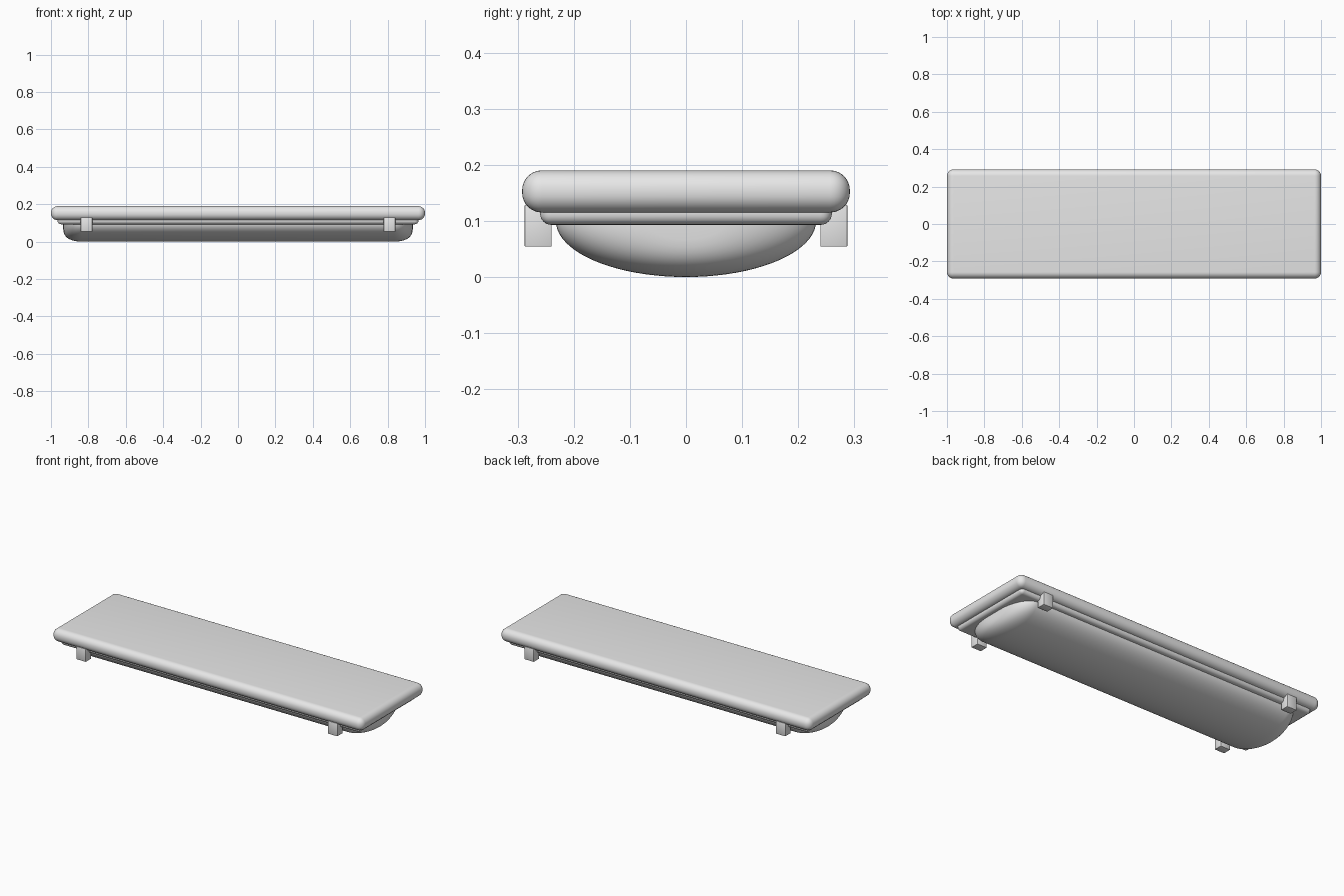
import bpy
import bmesh
from math import sin, cos, pi

cube = bpy.data.objects.get("Cube")
if cube:
    bpy.data.objects.remove(cube, do_unlink=True)

grey = bpy.data.materials.new("light grey")
grey.use_nodes = True
colour = (0.8, 0.8, 0.8, 1)
grey.diffuse_color = colour
grey.node_tree.nodes["Principled BSDF"].inputs["Base Color"].default_value = colour


def finish(name, bm, angle):
    bmesh.ops.recalc_face_normals(bm, faces=bm.faces)
    mesh = bpy.data.meshes.new(name)
    bm.to_mesh(mesh)
    bm.free()
    mesh.materials.append(grey)
    obj = bpy.data.objects.new(name, mesh)
    bpy.context.collection.objects.link(obj)
    bpy.ops.object.select_all(action='DESELECT')
    obj.select_set(True)
    bpy.context.view_layer.objects.active = obj
    bpy.ops.object.shade_smooth_by_angle(angle=angle)
    return obj


def rounded_box(name, centre, size, radius, segments):
    bm = bmesh.new()
    bmesh.ops.create_cube(bm, size=1)
    for v in bm.verts:
        v.co = [c + p * s for c, p, s in zip(centre, v.co, size)]
    bmesh.ops.bevel(bm, geom=bm.edges[:], offset=radius, segments=segments,
                    profile=0.5, affect='EDGES')
    return finish(name, bm, pi / 6)


# Housing slab and the stepped gasket beneath it
rounded_box("housing", (0, 0, 0.1525), (2, 0.584, 0.075), 0.035, 8)
rounded_box("gasket", (0, 0, 0.116), (1.93, 0.52, 0.046), 0.02, 6)

# Four retaining clips
for x, side in ((0.81, "left"), (-0.81, "right")):
    for y, end in ((-0.2635, "front"), (0.2635, "back")):
        rounded_box(f"{end}_{side}_clip", (x, y, 0.0915), (0.062, 0.048, 0.075), 0.002, 2)

# Diffuser: half-ellipse sections lofted along x, closing to rounded ends
STEPS, ARC, RIM = 14, 40, 0.1
half = []
for i in range(STEPS + 1):
    t = pi / 2 * i / STEPS
    half.append((0.835 + 0.1 * sin(t), 0.05 + 0.182 * cos(t),
                 RIM * max(cos(t), 0) ** 0.5))
stations = [(-x, w, h) for x, w, h in reversed(half)] + half
bm = bmesh.new()
rings = []
for x, w, h in stations:
    rings.append([bm.verts.new((x, -w * cos(pi * j / ARC), RIM - h * sin(pi * j / ARC)))
                  for j in range(ARC + 1)])
for a, b in zip(rings, rings[1:]):
    for j in range(ARC):
        bm.faces.new((a[j], a[j + 1], b[j + 1], b[j]))
    bm.faces.new((a[0], b[0], b[-1], a[-1]))
finish("diffuser", bm, pi / 4)
